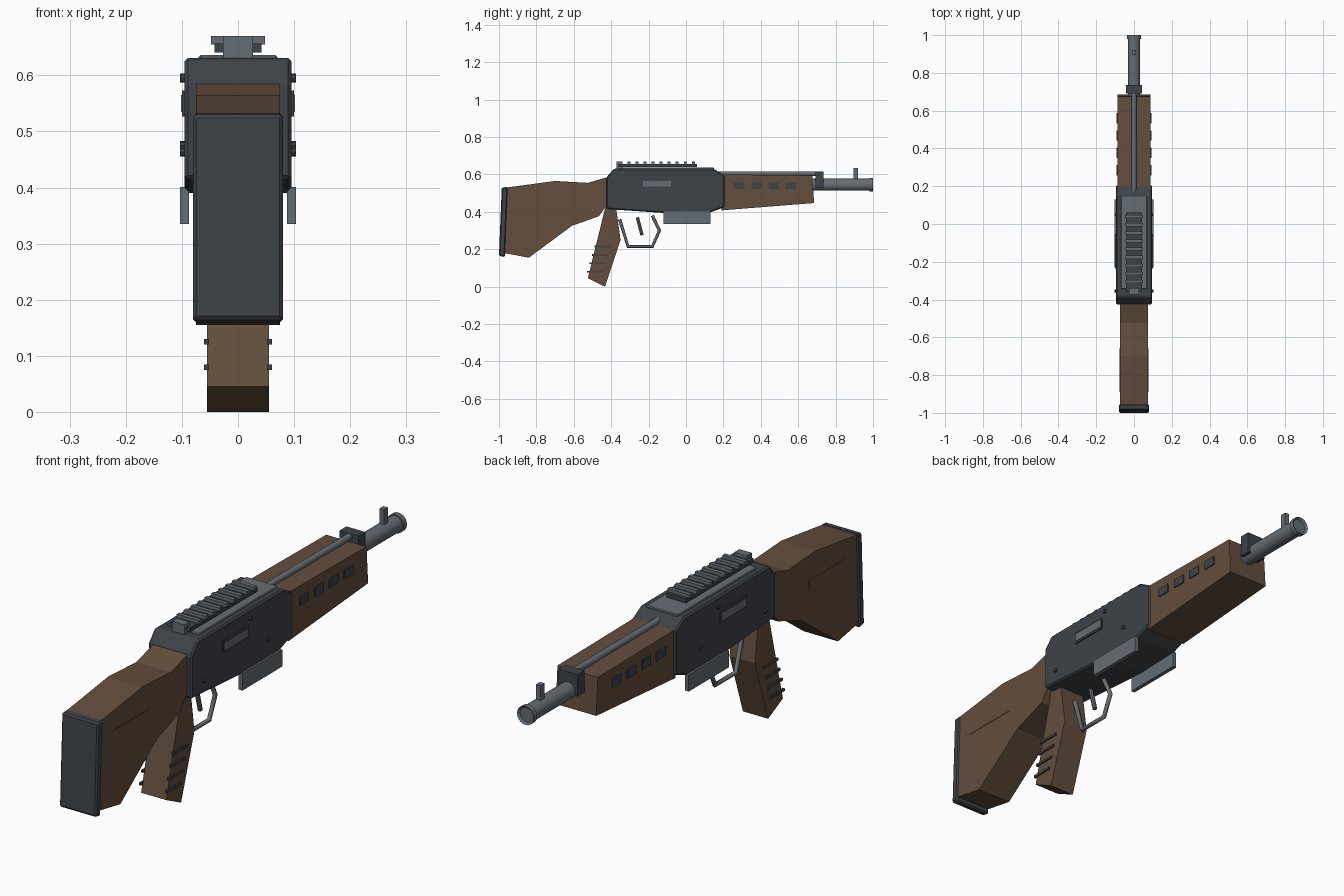
import bpy, bmesh
from mathutils import Vector

cube = bpy.data.objects.get("Cube")
if cube:
    bpy.data.objects.remove(cube, do_unlink=True)


def material(name, colour):
    m = bpy.data.materials.new(name)
    m.use_nodes = True
    m.diffuse_color = (*colour, 1)
    m.node_tree.nodes["Principled BSDF"].inputs["Base Color"].default_value = (*colour, 1)
    return m


WOOD = material("brown wood", (0.125, 0.076, 0.046))
DARK = material("dark gunmetal", (0.048, 0.056, 0.066))
STEEL = material("grey steel", (0.13, 0.153, 0.173))


def finish(name, bm, mat, bevel=0, smooth=False):
    bmesh.ops.recalc_face_normals(bm, faces=bm.faces)
    mesh = bpy.data.meshes.new(name)
    bm.to_mesh(mesh)
    bm.free()
    mesh.materials.append(mat)
    ob = bpy.data.objects.new(name, mesh)
    bpy.context.collection.objects.link(ob)
    if bevel:
        mod = ob.modifiers.new("bevel", "BEVEL")
        mod.width, mod.segments = bevel, 1
    if smooth:
        bpy.ops.object.select_all(action="DESELECT")
        ob.select_set(True)
        bpy.context.view_layer.objects.active = ob
        bpy.ops.object.shade_smooth_by_angle(angle=0.7)
    return ob


def slab(name, profile, x0, x1, mat, bevel=0):
    """Side outline of (y, z) points extruded across x."""
    bm = bmesh.new()
    face = bm.faces.new([bm.verts.new((x0, y, z)) for y, z in profile])
    ext = bmesh.ops.extrude_face_region(bm, geom=[face])["geom"]
    verts = [v for v in ext if isinstance(v, bmesh.types.BMVert)]
    bmesh.ops.translate(bm, verts=verts, vec=(x1 - x0, 0, 0))
    return finish(name, bm, mat, bevel)


def box(name, x, y, z, mat, bevel=0):
    outline = [(y[0], z[0]), (y[1], z[0]), (y[1], z[1]), (y[0], z[1])]
    return slab(name, outline, x[0], x[1], mat, bevel)


def rod(name, a, b, radius, mat, sides=16):
    a, b = Vector(a), Vector(b)
    bm = bmesh.new()
    bmesh.ops.create_cone(bm, cap_ends=True, segments=sides, radius1=radius,
                          radius2=radius, depth=(b - a).length)
    turn = (b - a).to_track_quat("Z", "Y").to_matrix().to_4x4()
    bm.transform(turn)
    bmesh.ops.translate(bm, verts=bm.verts, vec=(a + b) / 2)
    return finish(name, bm, mat, smooth=True)


# Stock and butt plate
slab("stock", [(-0.96, 0.53), (-0.70, 0.565), (-0.525, 0.555), (-0.415, 0.587),
               (-0.42, 0.44), (-0.465, 0.377), (-0.61, 0.325), (-0.84, 0.155),
               (-0.975, 0.18)], -0.075, 0.075, WOOD)
slab("butt_plate", [(-0.985, 0.53), (-0.953, 0.533), (-0.968, 0.158),
                    (-1.0, 0.165)], -0.08, 0.08, DARK, 0.006)

# Receiver with top cover
slab("receiver", [(-0.425, 0.585), (-0.385, 0.631), (0.145, 0.631), (0.205, 0.597),
                  (0.205, 0.425), (0.13, 0.397), (-0.06, 0.39), (-0.425, 0.415)],
     -0.095, 0.095, DARK, 0.006)
box("top_cover", (-0.07, 0.07), (-0.345, 0.15), (0.625, 0.636), STEEL, 0.003)

# Sight rail and rear sight
box("rail_base", (-0.042, 0.042), (-0.36, 0.06), (0.641, 0.657), DARK)
for i in range(9):
    y = -0.305 + i * 0.043
    box(f"rail_tooth_{i + 1}", (-0.048, 0.048), (y - 0.008, y + 0.008),
        (0.655, 0.67), STEEL)
box("rear_sight", (-0.027, 0.027), (-0.372, -0.34), (0.628, 0.67), STEEL)

# Fore-end, gas tube and barrel
slab("handguard", [(0.19, 0.60), (0.675, 0.595), (0.685, 0.447), (0.19, 0.408)],
     -0.088, 0.088, WOOD)
rod("gas_tube", (0, 0.17, 0.604), (0, 0.71, 0.604), 0.013, STEEL)
box("barrel_collar", (-0.042, 0.042), (0.692, 0.735), (0.53, 0.617), DARK)
rod("barrel", (0, 0.60, 0.545), (0, 0.985, 0.545), 0.032, STEEL, 20)
box("front_sight", (-0.01, 0.01), (0.895, 0.92), (0.57, 0.635), STEEL)

# Muzzle ring with a shallow recessed face
bm = bmesh.new()
bmesh.ops.create_cone(bm, cap_ends=True, segments=20, radius1=0.037,
                      radius2=0.037, depth=0.02)
bm.faces.ensure_lookup_table()
cap = max(bm.faces, key=lambda f: f.calc_center_median().z)
bmesh.ops.inset_individual(bm, faces=[cap], thickness=0.008)
bmesh.ops.translate(bm, verts=cap.verts, vec=(0, 0, -0.008))
bm.transform(Vector((0, 1, 0)).to_track_quat("Z", "Y").to_matrix().to_4x4())
bmesh.ops.translate(bm, verts=bm.verts, vec=(0, 0.99, 0.545))
finish("muzzle_ring", bm, STEEL, smooth=True)

# Grip
slab("grip", [(-0.43, 0.43), (-0.375, 0.43), (-0.35, 0.25), (-0.433, 0.0),
              (-0.525, 0.045)], -0.055, 0.055, WOOD)

# Trigger and its guard
guard = [(-0.355, 0.36), (-0.31, 0.215), (-0.18, 0.215), (-0.142, 0.30), (-0.18, 0.38)]
curve = bpy.data.curves.new("trigger_guard", "CURVE")
curve.dimensions = "3D"
curve.bevel_depth, curve.bevel_resolution = 0.009, 2
curve.use_fill_caps = True
spline = curve.splines.new("POLY")
spline.points.add(len(guard) - 1)
for point, (y, z) in zip(spline.points, guard):
    point.co = (0, y, z, 1)
curve.materials.append(STEEL)
bpy.context.collection.objects.link(bpy.data.objects.new("trigger_guard", curve))
rod("trigger", (0, -0.26, 0.37), (0, -0.235, 0.275), 0.009, STEEL, 8)

# Details repeated on both sides
for side, s in (("left", 1), ("right", -1)):
    def at(a, b):
        return sorted((s * a, s * b))

    box(f"{side}_stock_panel", at(0.07, 0.0765), (-0.89, -0.66), (0.425, 0.463), WOOD)
    box(f"{side}_port_frame", at(0.09, 0.1), (-0.235, -0.075), (0.527, 0.573), DARK)
    box(f"{side}_port_cover", at(0.095, 0.102), (-0.23, -0.08), (0.535, 0.565), STEEL)
    box(f"{side}_lower_plate", at(0.087, 0.103), (-0.12, 0.13), (0.335, 0.401), STEEL)
    for i in range(4):
        y = 0.257 + i * 0.092
        box(f"{side}_vent_{i + 1}", at(0.08, 0.092), (y, y + 0.055), (0.522, 0.557), DARK)
        z = 0.215 - i * 0.045
        y = -0.49 - i * 0.013
        box(f"{side}_grip_rib_{i + 1}", at(0.052, 0.061), (y, y + 0.09),
            (z - 0.005, z + 0.005), DARK)
    for i, (y, z) in enumerate([(-0.355, 0.463), (-0.06, 0.595), (0.05, 0.475)]):
        rod(f"{side}_screw_{i + 1}", (s * 0.09, y, z), (s * 0.103, y, z), 0.008, DARK, 8)
